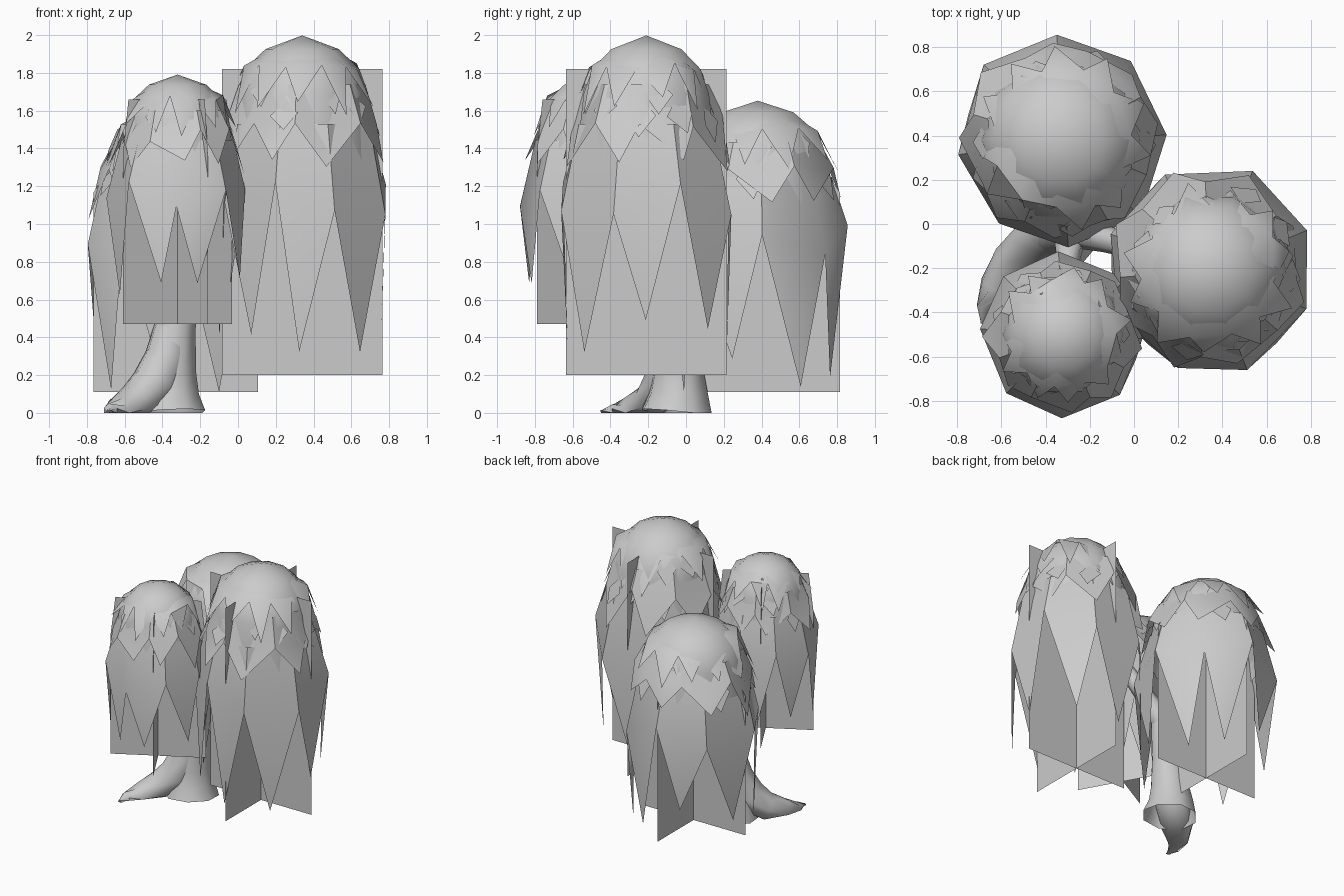
import bpy, bmesh, math, random
from mathutils import Vector

random.seed(23)
cube = bpy.data.objects.get("Cube")
if cube:
    bpy.data.objects.remove(cube)

grey = bpy.data.materials.new("light grey")
grey.use_nodes = True
grey.diffuse_color = (0.6, 0.6, 0.6, 1)
grey.node_tree.nodes["Principled BSDF"].inputs["Base Color"].default_value = (0.6, 0.6, 0.6, 1)


def finish(bm, name, angle=40):
    mesh = bpy.data.meshes.new(name)
    bm.to_mesh(mesh)
    bm.free()
    mesh.materials.append(grey)
    obj = bpy.data.objects.new(name, mesh)
    bpy.context.collection.objects.link(obj)
    bpy.ops.object.select_all(action='DESELECT')
    obj.select_set(True)
    bpy.context.view_layer.objects.active = obj
    bpy.ops.object.shade_smooth_by_angle(angle=math.radians(angle))


def jitter(amount):
    return random.uniform(-amount, amount)


def tube(name, path, sides=8):
    """Open tapered limb through (x, y, z, radius) points, kept above the ground."""
    bm = bmesh.new()
    pts = [Vector(p[:3]) for p in path]
    rings = []
    for i, p in enumerate(pts):
        along = (pts[min(i + 1, len(pts) - 1)] - pts[max(i - 1, 0)]).normalized()
        u = along.cross(Vector((0.3, 1, 0.1))).normalized()
        v = along.cross(u)
        ring = []
        for k in range(sides):
            a = math.tau * k / sides
            q = p + (u * math.cos(a) + v * math.sin(a)) * path[i][3]
            ring.append(bm.verts.new((q.x, q.y, max(q.z, 0))))
        rings.append(ring)
    for a, b in zip(rings, rings[1:]):
        for k in range(sides):
            n = (k + 1) % sides
            bm.faces.new((a[k], a[n], b[n], b[k]))
    bmesh.ops.recalc_face_normals(bm, faces=bm.faces)
    finish(bm, name, 60)


class Clump:
    """One hanging mass of foliage, sized by the crossed sheets inside it."""

    def __init__(self, name, x, y, bottom, width, height):
        self.name, self.x, self.y = name, x, y
        self.bottom, self.width, self.height = bottom, width, height

    def at(self, angle, r, u):
        return (self.x + math.cos(angle) * r * self.width,
                self.y + math.sin(angle) * r * self.width,
                self.bottom + u * self.height)

    def dome(self):
        profile = [(1.065, 0.23), (1.0, 0.355), (0.92, 0.41), (0.81, 0.435), (0.66, 0.465)]
        bm = bmesh.new()
        n = 10
        top = bm.verts.new(self.at(0, 0, 1.11))
        rings = [[bm.verts.new(self.at(math.tau * k / n, r, u)) for k in range(n)]
                 for u, r in profile]
        for k in range(n):
            j = (k + 1) % n
            bm.faces.new((top, rings[0][k], rings[0][j]))
            for a, b in zip(rings, rings[1:]):
                bm.faces.new((a[k], b[k], b[j], a[j]))
        finish(bm, self.name + "_dome")

    def skirt(self, part, n, upper, shoulder, tip, loose, turn):
        """Ring of hanging points: upper, shoulder and tip are (height, radius)."""
        bm = bmesh.new()
        step = math.tau / n
        tops, wides = [], []
        for k in range(n):
            a = turn + k * step + jitter(0.12) * step
            tops.append(bm.verts.new(self.at(a, upper[1], upper[0])))
            wides.append(bm.verts.new(self.at(a, shoulder[1] + jitter(0.02),
                                              shoulder[0] + jitter(loose * 0.6))))
        for k in range(n):
            j = (k + 1) % n
            a = turn + (k + 0.5) * step + jitter(0.2) * step
            end = bm.verts.new(self.at(a, tip[1] + jitter(0.03), tip[0] + jitter(loose)))
            bm.faces.new((tops[k], wides[k], wides[j], tops[j]))
            bm.faces.new((wides[k], end, wides[j]))
        finish(bm, self.name + "_" + part)

    def tufts(self, count):
        """Small loose leaf points lifting off the dome."""
        bm = bmesh.new()
        for k in range(count):
            a = math.tau * (k + random.random()) / count
            u = random.uniform(0.86, 1.04)
            r = 0.31 + (1.04 - u) * 0.55
            drop = random.uniform(0.09, 0.16)
            corners = [self.at(a, r, u), self.at(a + 0.2, r + 0.06, u - drop * 0.4),
                       self.at(a + jitter(0.1), r + 0.1, u - drop),
                       self.at(a - 0.2, r + 0.06, u - drop * 0.5)]
            bm.faces.new([bm.verts.new(c) for c in corners])
        finish(bm, self.name + "_tufts")

    def sheets(self, angle, top_half):
        """Two upright crossed sheets whose top narrows to top_half each way."""
        bm = bmesh.new()
        outline = [(-0.5, 0), (0.5, 0), (0.5, 0.76), (top_half, 1), (-top_half, 1), (-0.5, 0.76)]
        for a in (angle, angle + math.pi / 2):
            bm.faces.new([bm.verts.new(self.at(a, r, u)) for r, u in outline])
        finish(bm, self.name + "_crossed_sheets")

    def build(self, turn, sheet_angle, top_half):
        self.dome()
        self.skirt("crown_points", 11, (1.06, 0.2), (1.0, 0.365), (0.87, 0.46), 0.04, turn)
        self.skirt("middle_points", 8, (0.95, 0.395), (0.84, 0.465), (0.69, 0.53), 0.05, turn + 0.35)
        self.skirt("long_strands", 8, (0.82, 0.45), (0.58, 0.56), (0.11, 0.5), 0.11, turn)
        self.tufts(14)
        self.sheets(sheet_angle, top_half)


# Foliage
Clump("tall_foliage", 0.34, -0.21, 0.20, 0.85, 1.62).build(0.42, 0, 0.5)
Clump("small_foliage", -0.32, -0.50, 0.47, 0.66, 1.19).build(0.0, math.radians(29), 0.45)
Clump("low_foliage", -0.33, 0.38, 0.11, 0.87, 1.39).build(0.1, 0, 0.25)

# Trunk, spreading root and branches
tube("trunk", [(-0.36, -0.05, 0, 0.195), (-0.365, -0.04, 0.1, 0.165), (-0.355, -0.04, 0.22, 0.14),
               (-0.335, -0.04, 0.45, 0.115), (-0.30, -0.03, 0.65, 0.10), (-0.27, -0.02, 0.82, 0.08)])
tube("root", [(-0.34, -0.04, 0.48, 0.10), (-0.375, -0.06, 0.30, 0.12), (-0.44, -0.10, 0.15, 0.13),
              (-0.54, -0.18, 0.05, 0.11), (-0.63, -0.29, 0.02, 0.075), (-0.675, -0.38, 0.01, 0.04),
              (-0.68, -0.45, 0, 0.015)])
fork = (-0.29, -0.02, 0.70, 0.085)
tube("tall_branch", [fork, (-0.12, -0.07, 0.93, 0.06), (0.05, -0.12, 1.15, 0.05), (0.25, -0.2, 1.5, 0.03)])
tube("small_branch", [fork, (-0.30, -0.18, 0.9, 0.05), (-0.32, -0.42, 1.2, 0.03)])
tube("low_branch", [fork, (-0.30, 0.12, 0.9, 0.06), (-0.32, 0.34, 1.2, 0.03)])
